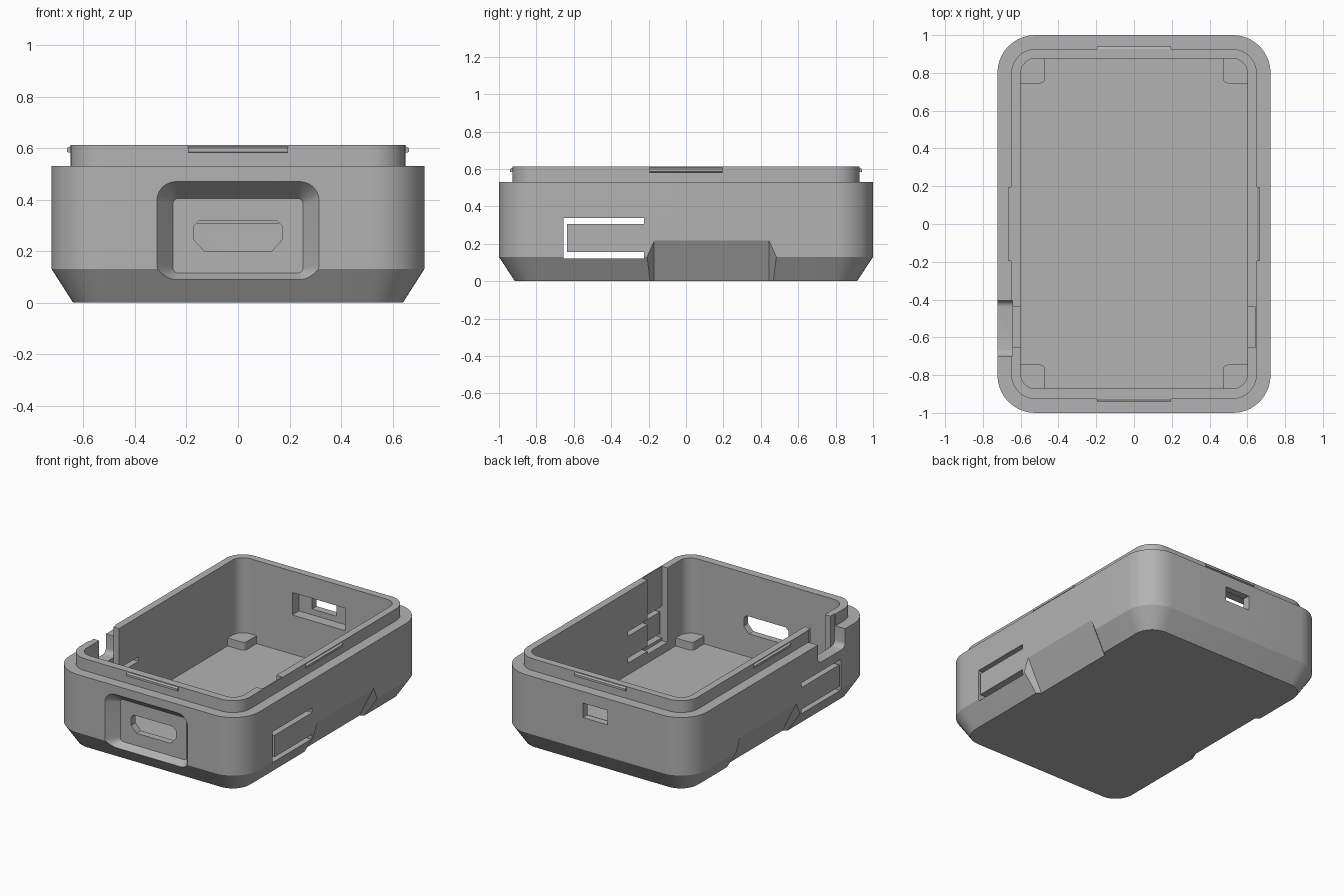
import bpy, bmesh, math

if "Cube" in bpy.data.objects:
    bpy.data.objects.remove(bpy.data.objects["Cube"], do_unlink=True)

grey = bpy.data.materials.new("plain_grey")
grey.use_nodes = True
GREY = (0.45, 0.45, 0.45, 1)
grey.diffuse_color = GREY
grey.node_tree.nodes["Principled BSDF"].inputs["Base Color"].default_value = GREY


def round_rect(u0, u1, v0, v1, r, n=10):
    """Outline of a rectangle with rounded corners, as 2D points."""
    pts = []
    for i, (u, v) in enumerate([(u1 - r, v1 - r), (u0 + r, v1 - r),
                                (u0 + r, v0 + r), (u1 - r, v0 + r)]):
        for k in range(n + 1):
            a = math.pi / 2 * (i + k / n)
            pts.append((u + r * math.cos(a), v + r * math.sin(a)))
    return pts


def place(pts, axis, h):
    """Lift a 2D outline into space at position h on the given axis."""
    return [{"x": (h, a, b), "y": (a, h, b), "z": (a, b, h)}[axis] for a, b in pts]


def loft(name, rings):
    """Closed solid skinned through rings with equal point counts."""
    bm = bmesh.new()
    vs = [[bm.verts.new(p) for p in ring] for ring in rings]
    n = len(vs[0])
    for a, b in zip(vs, vs[1:]):
        for i in range(n):
            j = (i + 1) % n
            bm.faces.new((a[i], a[j], b[j], b[i]))
    bm.faces.new(vs[0])
    bm.faces.new(vs[-1])
    bmesh.ops.recalc_face_normals(bm, faces=bm.faces)
    me = bpy.data.meshes.new(name)
    bm.to_mesh(me)
    bm.free()
    me.materials.append(grey)
    ob = bpy.data.objects.new(name, me)
    bpy.context.collection.objects.link(ob)
    return ob


def prism(name, pts, axis, lo, hi):
    return loft(name, [place(pts, axis, lo), place(pts, axis, hi)])


def rect(u0, u1, v0, v1):
    return [(u0, v0), (u1, v0), (u1, v1), (u0, v1)]


def cut(target, cutter):
    """Subtract a cutter and discard it."""
    m = target.modifiers.new("cut", "BOOLEAN")
    m.operation, m.solver, m.object = "DIFFERENCE", "EXACT", cutter
    cutter.hide_render = True
    bpy.context.view_layer.objects.active = target
    bpy.ops.object.modifier_apply(modifier=m.name)
    bpy.data.objects.remove(cutter, do_unlink=True)


# Outer shell with chamfered foot and stepped rim
def outline(x, y, r, z):
    return place(round_rect(-x, x, -y, y, r), "z", z)


shell = loft("case_shell", [
    outline(0.64, 0.915, 0.13, 0), outline(0.723, 1, 0.2, 0.13),
    outline(0.723, 1, 0.2, 0.53), outline(0.65, 0.927, 0.13, 0.53),
    outline(0.65, 0.927, 0.13, 0.612)])
cut(shell, prism("cavity", round_rect(-0.6, 0.6, -0.872, 0.877, 0.08), "z", 0.04, 0.8))

# Connector recess in the front, with its opening
wide = round_rect(-0.315, 0.315, 0.077, 0.47, 0.075)
narrow = round_rect(-0.252, 0.252, 0.115, 0.405, 0.02)
cut(shell, loft("front_recess", [place(wide, "y", -1.1), place(wide, "y", -1),
                                 place(narrow, "y", -0.92)]))
port = [(-0.13, 0.2), (0.13, 0.2), (0.17, 0.243), (0.17, 0.3), (0.15, 0.32),
        (-0.15, 0.32), (-0.17, 0.3), (-0.17, 0.243)]
cut(shell, prism("front_port", port, "y", -1.1, -0.8))

# Back window with a larger pocket on the inside
cut(shell, prism("back_pocket", rect(-0.2, 0.2, 0.31, 0.465), "y", 0.8, 0.95))
cut(shell, prism("back_window", rect(-0.1, 0.085, 0.35, 0.45), "y", 0.9, 1.1))

for s in (-1, 1):
    # Finger groove across the foot chamfer, with flared ends
    rings = []
    for d in (0, 0.15):
        lo, hi = (s * (0.565 + d), -0.1 - d / 2), (s * (0.77 + d), 0.31 - d / 2)
        y0, y1 = -0.17 - d * 1.1, 0.445 + d * 1.1
        rings.append([(lo[0], y0, lo[1]), (hi[0], y0, hi[1]),
                      (hi[0], y1, hi[1]), (lo[0], y1, lo[1])])
    cut(shell, loft("finger_groove", rings))
    # Inner wall channel
    x0, x1 = sorted((s * 0.5, s * 0.643))
    cut(shell, prism("wall_channel", rect(x0, x1, -0.655, -0.44), "z", 0.1, 0.8))
    # U-shaped slot leaving a flexible button tongue
    slot = [(-0.225, 0.12), (-0.655, 0.12), (-0.655, 0.337), (-0.225, 0.337),
            (-0.225, 0.305), (-0.637, 0.305), (-0.637, 0.155), (-0.225, 0.155)]
    cut(shell, prism("button_slot", slot, "x", s * 0.5, s * 0.8))

# Open notch in the right wall with rounded lower corners
notch = round_rect(-0.7, -0.405, 0.4, 0.9, 0.035, 6)
cut(shell, prism("side_notch", notch, "x", -0.8, -0.643))

# Snap ridges around the rim
for s, side in ((-1, "right"), (1, "left")):
    ridge = [(s * 0.64, 0.58), (s * 0.664, 0.585), (s * 0.664, 0.6), (s * 0.645, 0.61)]
    prism(side + "_snap_ridge", ridge, "y", -0.195, 0.195)
for s, side in ((-1, "front"), (1, "back")):
    ridge = [(s * 0.915, 0.58), (s * 0.941, 0.585), (s * 0.941, 0.6), (s * 0.92, 0.61)]
    prism(side + "_snap_ridge", ridge, "x", -0.195, 0.195)

# Corner support posts on the floor, inner corner rounded
for sx in (-1, 1):
    for sy in (-1, 1):
        x0, x1 = sorted((sx * 0.472, sx * 0.605))
        y0, y1 = sorted((sy * 0.745, sy * 0.877))
        r = 0.025
        foot = [(sx * 0.472, sy * 0.877), (sx * 0.54, sy * 0.877), (sx * 0.585, sy * 0.865),
                (sx * 0.605, sy * 0.82), (sx * 0.605, sy * 0.745)]
        arc = [(sx * (0.472 + r - r * math.sin(a)), sy * (0.745 + r - r * math.cos(a)))
               for a in (i * math.pi / 12 for i in range(7))]
        prism("corner_post", foot + arc, "z", 0.03, 0.095)

# Smooth rounded corners, keep hard edges
bpy.ops.object.select_all(action="DESELECT")
shell.select_set(True)
bpy.context.view_layer.objects.active = shell
bpy.ops.object.shade_smooth_by_angle(angle=math.radians(25))
